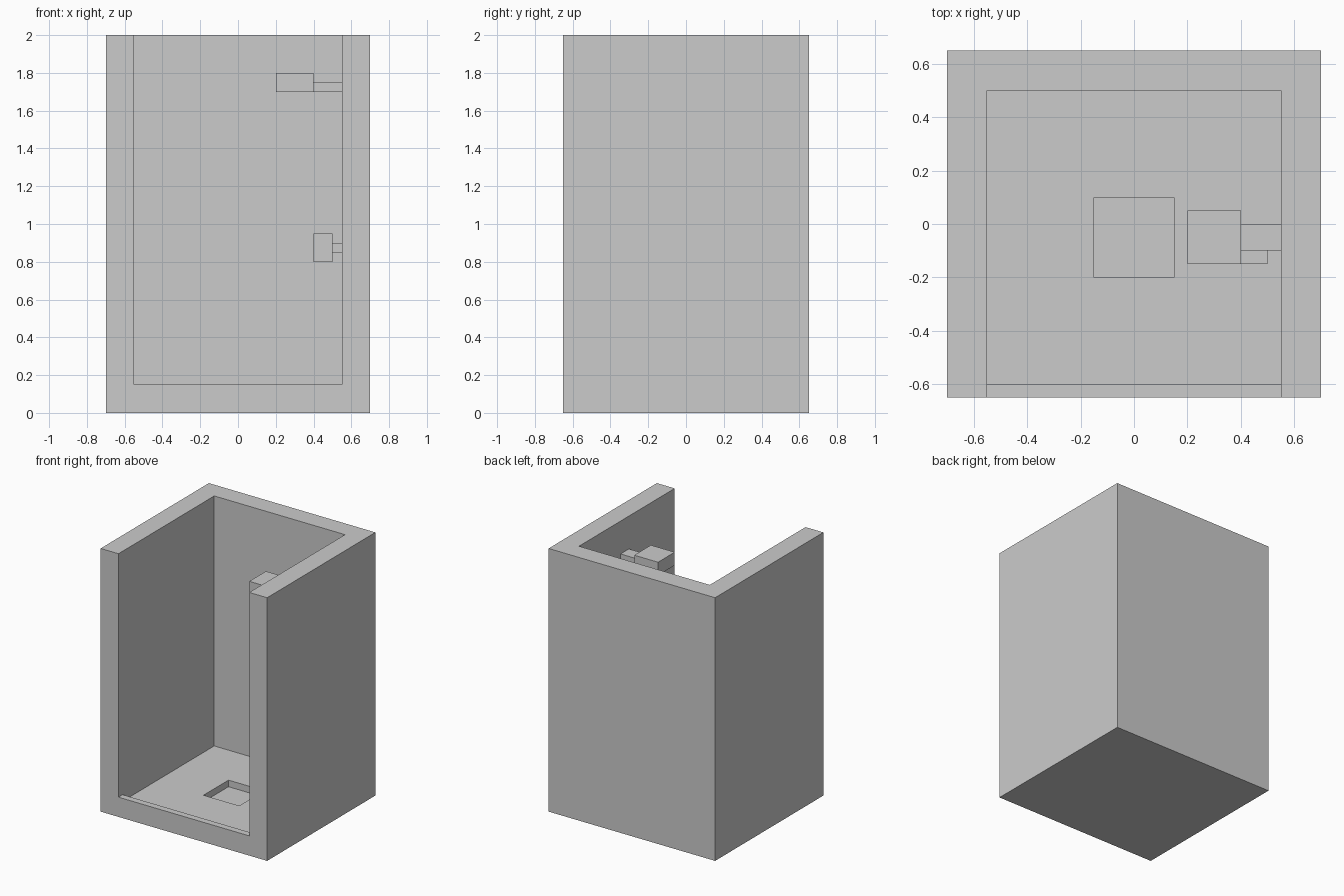
import bpy

if "Cube" in bpy.data.objects:
    bpy.data.objects.remove(bpy.data.objects["Cube"])


def box(name, x, y, z):
    """Axis-aligned box from (min, max) ranges."""
    bpy.ops.mesh.primitive_cube_add(size=1)
    ob = bpy.context.object
    ob.name = name
    for v in ob.data.vertices:
        v.co = [r[0] if c < 0 else r[1] for c, r in zip(v.co, (x, y, z))]
    return ob


def carve(target, x, y, z):
    """Cut a box out of the target and discard the cutter."""
    cutter = box("cutter", x, y, z)
    cutter.hide_render = True
    mod = target.modifiers.new("carve", 'BOOLEAN')
    mod.operation = 'DIFFERENCE'
    mod.solver = 'EXACT'
    mod.object = cutter
    bpy.context.view_layer.objects.active = target
    bpy.ops.object.modifier_apply(modifier=mod.name)
    bpy.data.objects.remove(cutter, do_unlink=True)


# Stall: walls and tray in one block
stall = box("shower_stall", (-0.7, 0.7), (-0.65, 0.65), (0, 2))
carve(stall, (-0.55, 0.55), (-0.6, 0.5), (0.1, 2.2))       # interior down to the floor
carve(stall, (-0.55, 0.55), (-0.8, -0.5), (0.15, 2.2))     # front opening above the threshold
carve(stall, (-0.15, 0.15), (-0.2, 0.1), (0.05, 0.3))      # drain recess

# Shower head on its wall arm
box("shower_head", (0.2, 0.4), (-0.15, 0.05), (1.7, 1.8))
box("shower_arm", (0.4, 0.55), (-0.1, 0.0), (1.7, 1.75))

# Tap handle on its stem
box("tap_handle", (0.4, 0.5), (-0.15, 0.0), (0.8, 0.95))
box("tap_stem", (0.5, 0.55), (-0.1, -0.05), (0.85, 0.9))
